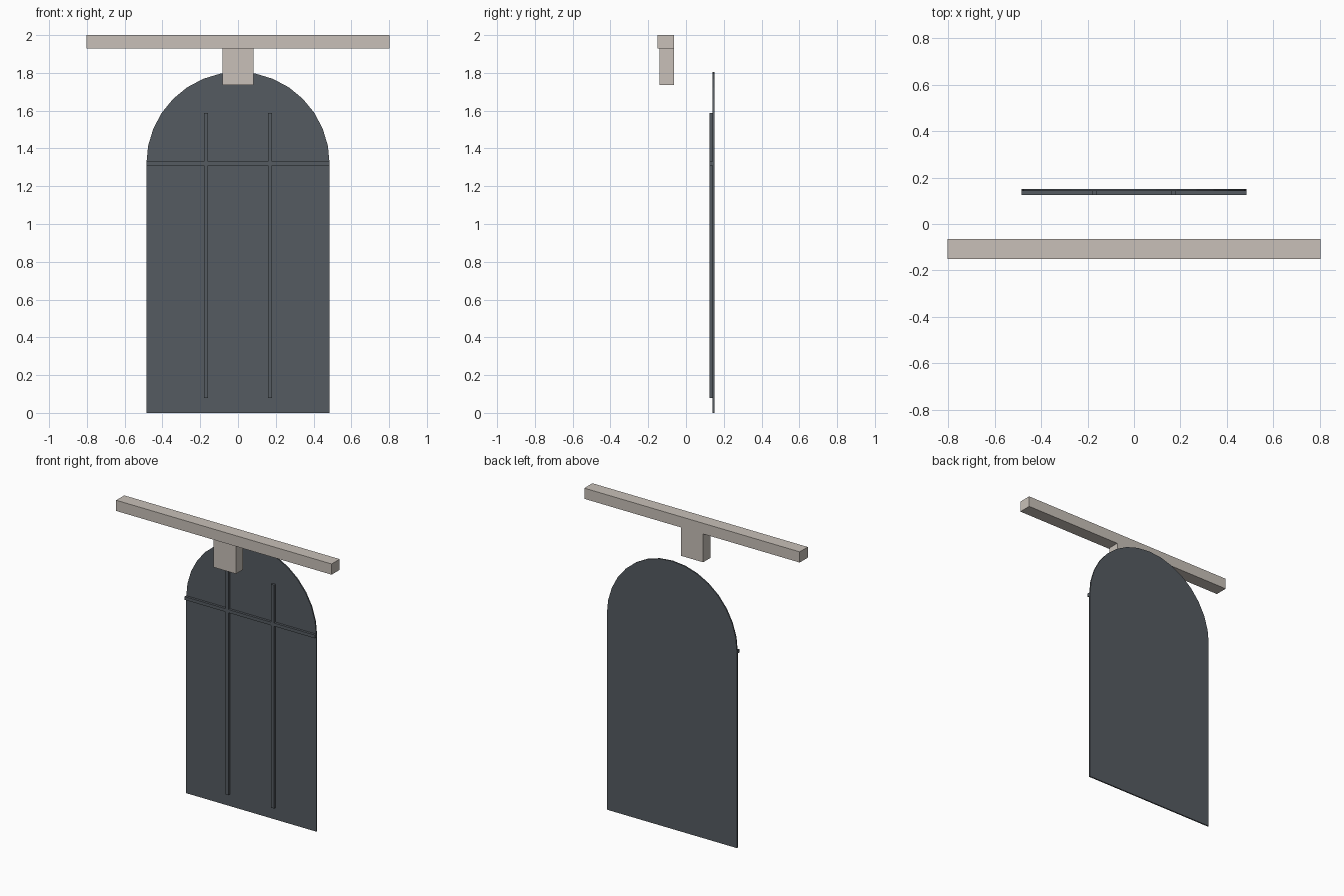
import bpy, bmesh, math

default = bpy.data.objects.get("Cube")
if default:
    bpy.data.objects.remove(default, do_unlink=True)


def material(name, rgb):
    m = bpy.data.materials.new(name)
    m.use_nodes = True
    m.diffuse_color = (*rgb, 1)
    m.node_tree.nodes["Principled BSDF"].inputs["Base Color"].default_value = (*rgb, 1)
    return m


stone = material("pale stone", (0.58, 0.53, 0.48))
slate = material("dark slate", (0.09, 0.105, 0.12))


def finish(name, bm, mat):
    bmesh.ops.recalc_face_normals(bm, faces=bm.faces)
    mesh = bpy.data.meshes.new(name)
    bm.to_mesh(mesh)
    bm.free()
    mesh.materials.append(mat)
    obj = bpy.data.objects.new(name, mesh)
    bpy.context.collection.objects.link(obj)


def box(name, low, high, mat):
    bm = bmesh.new()
    bmesh.ops.create_cube(bm, size=1)
    for v in bm.verts:
        v.co = [(a + b) / 2 + c * (b - a) for a, b, c in zip(low, high, v.co)]
    finish(name, bm, mat)


# Arched window pane: straight sides with a half-round head
radius, spring, segments = 0.485, 1.32, 16
front, back, bar_front = 0.141, 0.15, 0.125
outline = [(-radius, 0), (radius, 0)]
for i in range(segments + 1):
    a = math.pi * i / segments
    outline.append((radius * math.cos(a), spring + radius * math.sin(a)))
bm = bmesh.new()
face = bm.faces.new([bm.verts.new((x, front, z)) for x, z in outline])
side = bmesh.ops.extrude_face_region(bm, geom=[face])
bmesh.ops.translate(bm, vec=(0, back - front, 0),
                    verts=[g for g in side["geom"] if isinstance(g, bmesh.types.BMVert)])
finish("arched_pane", bm, slate)

# Glazing bars
half = 0.011
for name, x in (("right_mullion", -0.17), ("left_mullion", 0.17)):
    box(name, (x - half, bar_front, 0.08), (x + half, front, 1.587), slate)
box("transom_bar", (-radius, bar_front, spring - half),
    (radius, front, spring + half), slate)

# Stone lintel with its keystone block
box("lintel", (-0.803, -0.15, 1.928), (0.803, -0.064, 2.0), stone)
box("keystone", (-0.083, -0.14, 1.737), (0.083, -0.064, 1.928), stone)
